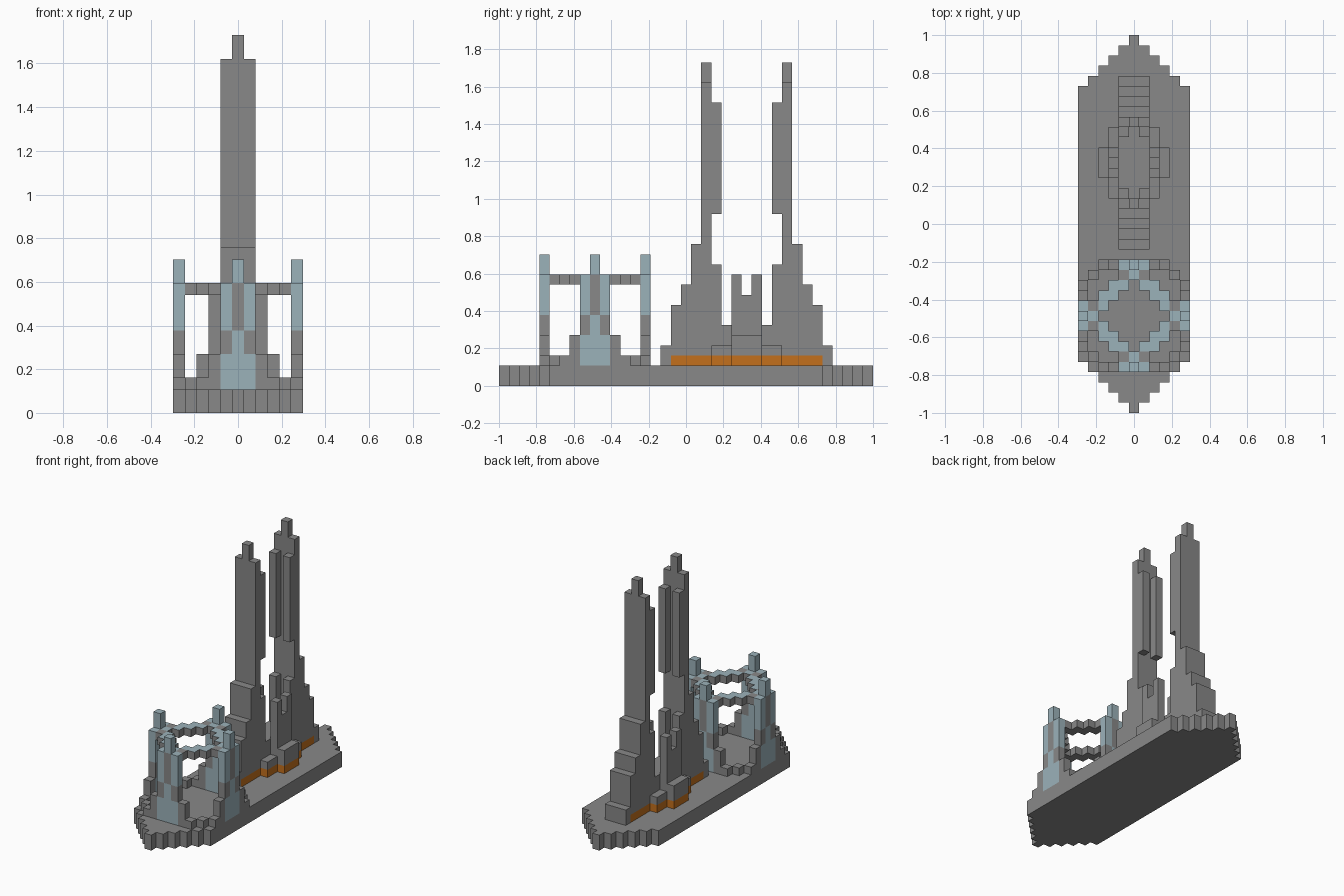
import bpy, bmesh
from mathutils import Vector

U = 2 / 37          # edge of one building block
GREY, BLUE, ORANGE = 0, 1, 2

cube = bpy.data.objects.get("Cube")
if cube:
    bpy.data.objects.remove(cube, do_unlink=True)


def material(name, rgb):
    m = bpy.data.materials.new(name)
    m.use_nodes = True
    m.diffuse_color = (*rgb, 1)
    m.node_tree.nodes["Principled BSDF"].inputs["Base Color"].default_value = (*rgb, 1)
    return m


MATS = [material("stone grey", (0.246, 0.246, 0.246)),
        material("pale blue", (0.33, 0.445, 0.49)),
        material("deep orange", (0.55, 0.162, 0.012))]

parts = {}          # part name -> {cell: (side colour, top colour)}


def column(part, x, y, low, high, colour=GREY, top=None):
    cells = parts.setdefault(part, {})
    for z in range(low, high):
        cells[x, y, z] = (colour, colour if top is None else top)


def mirrored(x, y):
    return {(sx * x, sy * y) for sx in (-1, 1) for sy in (-1, 1)}


# Pointed base slab
for y in range(-18, 19):
    half = min(5, 18 - abs(y))
    for x in range(-half, half + 1):
        column("base", x, y, 0, 2)

# Twin towers, mirrored about the core
CORE = 6
STEPS = {8: 4, 7: 8, 6: 10, 5: 14, 4: 30}
for side, part in ((-1, "front_tower"), (1, "rear_tower")):
    for d, height in STEPS.items():
        for x in (-1, 0, 1):
            column(part, x, CORE + side * d, 2, height)
    column(part, 0, CORE + side * 4, 30, 32)
    for x in (-1, 1):
        column(part, x, CORE + side * 3, 17, 28)
        column(part, x, CORE + side * 3, 2, 12)
    column(part, 0, CORE + side * 3, 2, 6)

# Core between the towers, with side pillars and low buttresses
for d in range(-2, 3):
    for x in (-1, 0, 1):
        column("core", x, CORE + d, 2, 6)
for side in (-1, 1):
    for d in range(-3, 4):
        column("core_pillars", side * 2, CORE + d, 2, {0: 9, 1: 11}.get(abs(d), 4))
    for d in (-1, 0, 1):
        column("core_buttresses", side * 3, CORE + d, 2, 5)

# Orange band round the foot of the towers and core
for name in ("front_tower", "rear_tower", "core", "core_pillars", "core_buttresses"):
    for cell in parts[name]:
        if cell[2] == 2 and abs(cell[1] - CORE) <= 7:
            parts[name][cell] = (ORANGE, ORANGE)

# Open gate: four patterned pillars around a courtyard
GATE = -9
for name, ax, ay in (("left_pillar", 1, 0), ("right_pillar", -1, 0),
                     ("front_pillar", 0, -1), ("back_pillar", 0, 1)):
    def put(out, across, low, high, colour):
        column(name, ax * out + ay * across, GATE + ay * out + ax * across, low, high, colour)
    for a in (-1, 1):
        put(5, a, 2, 5, BLUE)
        put(5, a, 5, 7, GREY)
        put(5, a, 7, 11, BLUE)
        put(5, a * 2, 2, 5, GREY)
        put(5, a * 3, 2, 3, GREY)
    put(5, 0, 2, 7, BLUE)
    put(5, 0, 7, 11, GREY)
    put(5, 0, 11, 13, BLUE)

# Corner stones of the courtyard
for x, y in mirrored(4, 4):
    column("corner_stones", x, GATE + y, 2, 3)

# Zigzag ring joining the pillar heads, blue on top
for x in range(5):
    for y in range(5):
        if x + y in (4, 5):
            for px, py in mirrored(x, y):
                top = GREY if (x, y) in ((4, 1), (1, 4)) else BLUE
                column("gate_ring", px, GATE + py, 10, 11, GREY, top)

# Turn the cells of each part into outer faces
DIRS = [Vector(s * (a == i) for i in range(3)) for a in range(3) for s in (-1, 1)]
filled = {c for cells in parts.values() for c in cells}

for name, cells in parts.items():
    bm = bmesh.new()
    for cell, (side_colour, top_colour) in cells.items():
        centre = Vector(cell) + Vector((0, 0, 0.5))
        for n in DIRS:
            if tuple(int(c + v) for c, v in zip(cell, n)) in filled:
                continue
            p = Vector((n.y, n.z, n.x))
            q = n.cross(p)
            corners = [(-p - q), (p - q), (p + q), (-p + q)]
            face = bm.faces.new([bm.verts.new((centre + (n + c) / 2) * U) for c in corners])
            face.material_index = top_colour if n.z > 0 else side_colour
    bmesh.ops.remove_doubles(bm, verts=bm.verts, dist=U / 20)
    bmesh.ops.dissolve_limit(bm, angle_limit=0.01, verts=bm.verts, edges=bm.edges,
                             delimit={'MATERIAL'})
    mesh = bpy.data.meshes.new(name)
    bm.to_mesh(mesh)
    bm.free()
    for m in MATS:
        mesh.materials.append(m)
    bpy.context.collection.objects.link(bpy.data.objects.new(name, mesh))
